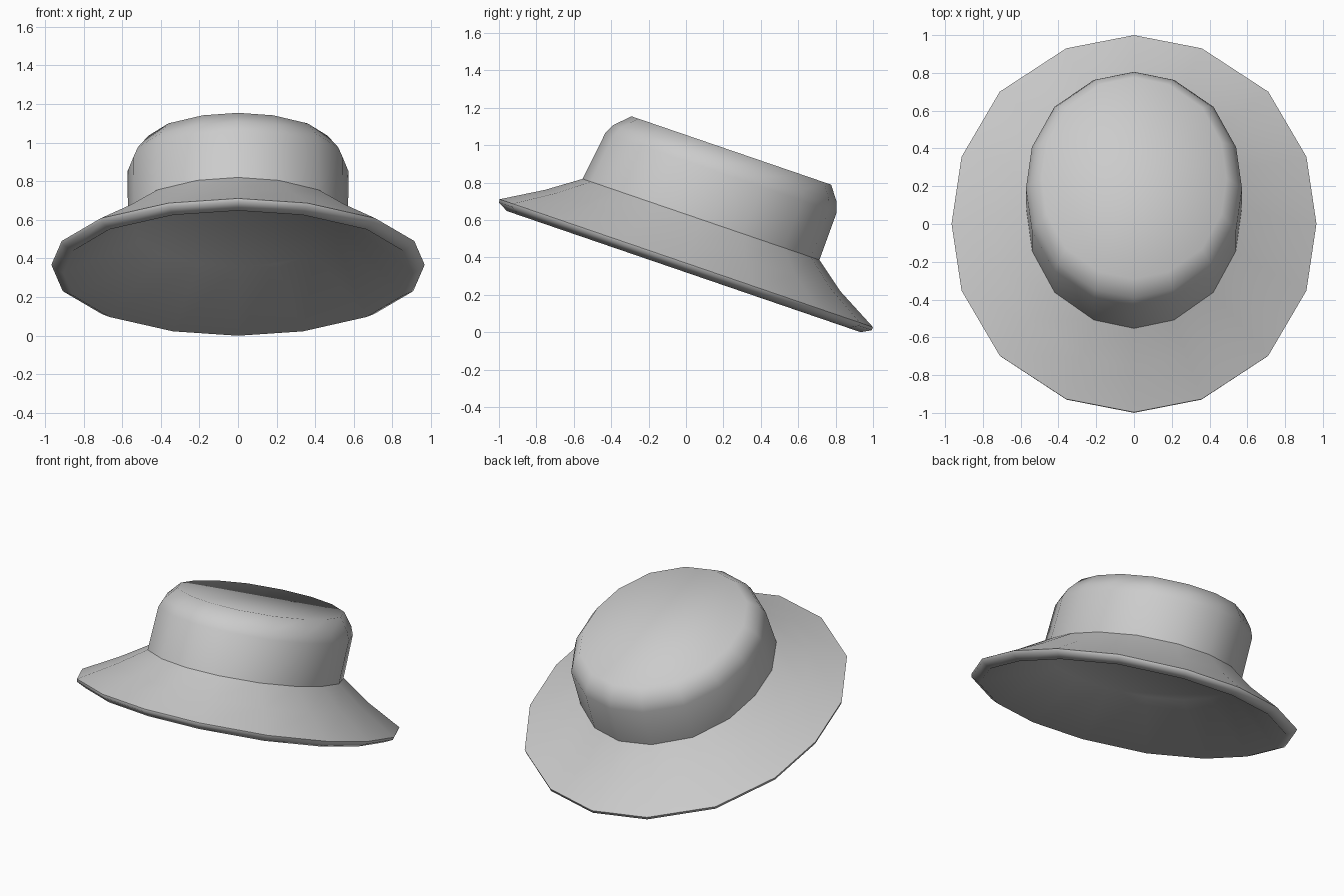
import bpy, bmesh, math
from mathutils import Matrix

cube = bpy.data.objects.get("Cube")
if cube:
    bpy.data.objects.remove(cube, do_unlink=True)

# One grey felt for the whole hat
felt = bpy.data.materials.new("grey_felt")
felt.use_nodes = True
felt.diffuse_color = (0.6, 0.6, 0.6, 1)
felt.node_tree.nodes["Principled BSDF"].inputs["Base Color"].default_value = (0.6, 0.6, 0.6, 1)

SIDES = 16
# Rounded outline of one quarter: fractions of the half width and half length
QX = [0, 0.372, 0.736, 0.945, 1]
QY = [1, 0.93, 0.70, 0.355, 0]


def outline(i):
    q, k = divmod(i, 4)
    j = k if q % 2 == 0 else 4 - k
    sx = 1 if q < 2 else -1
    sy = 1 if q in (0, 3) else -1
    return sx * QX[j], sy * QY[j]


# Rings from the crown top down and in: centre y, half width, half length, height, sharp
RINGS = [
    (-0.088, 0.49, 0.564, 1.003, False),   # crown top
    (-0.099, 0.55, 0.632, 0.926, False),   # rounded shoulder
    (-0.102, 0.572, 0.654, 0.872, False),
    (-0.122, 0.57, 0.669, 0.602, True),    # crown meets brim
    (-0.129, 0.75, 0.834, 0.481, False),
    (-0.121, 0.966, 1.055, 0.355, True),   # brim edge
    (-0.120, 0.96, 1.053, 0.337, False),
    (-0.119, 0.905, 1.000, 0.308, False),  # lip
    (-0.122, 0.54, 0.635, 0.560, False),   # hollow under the brim
]

bm = bmesh.new()
loops = []
for cy, hx, hy, h, sharp in RINGS:
    ring = []
    for i in range(SIDES):
        ox, oy = outline(i)
        ring.append(bm.verts.new((hx * ox, cy + hy * oy, h)))
    loops.append(ring)
for a, b in zip(loops, loops[1:]):
    for i in range(SIDES):
        j = (i + 1) % SIDES
        bm.faces.new((a[i], a[j], b[j], b[i]))
bm.faces.new(loops[0])
bm.faces.new(loops[-1])
for ring, spec in zip(loops, RINGS):
    for i in range(SIDES):
        bm.edges.get((ring[i], ring[(i + 1) % SIDES])).smooth = not spec[4]
bmesh.ops.recalc_face_normals(bm, faces=bm.faces)

# Tip the hat backwards and stand it on the ground
bmesh.ops.transform(bm, matrix=Matrix.Rotation(math.radians(-18.9), 4, "X"), verts=bm.verts)
low = min(v.co.z for v in bm.verts)
ys = [v.co.y for v in bm.verts]
bmesh.ops.translate(bm, vec=(0, -(min(ys) + max(ys)) / 2, -low), verts=bm.verts)

mesh = bpy.data.meshes.new("sun_hat")
bm.to_mesh(mesh)
bm.free()
mesh.materials.append(felt)
hat = bpy.data.objects.new("sun_hat", mesh)
bpy.context.collection.objects.link(hat)
bpy.context.view_layer.objects.active = hat
hat.select_set(True)
bpy.ops.object.shade_smooth_by_angle(angle=math.radians(80), keep_sharp_edges=True)
